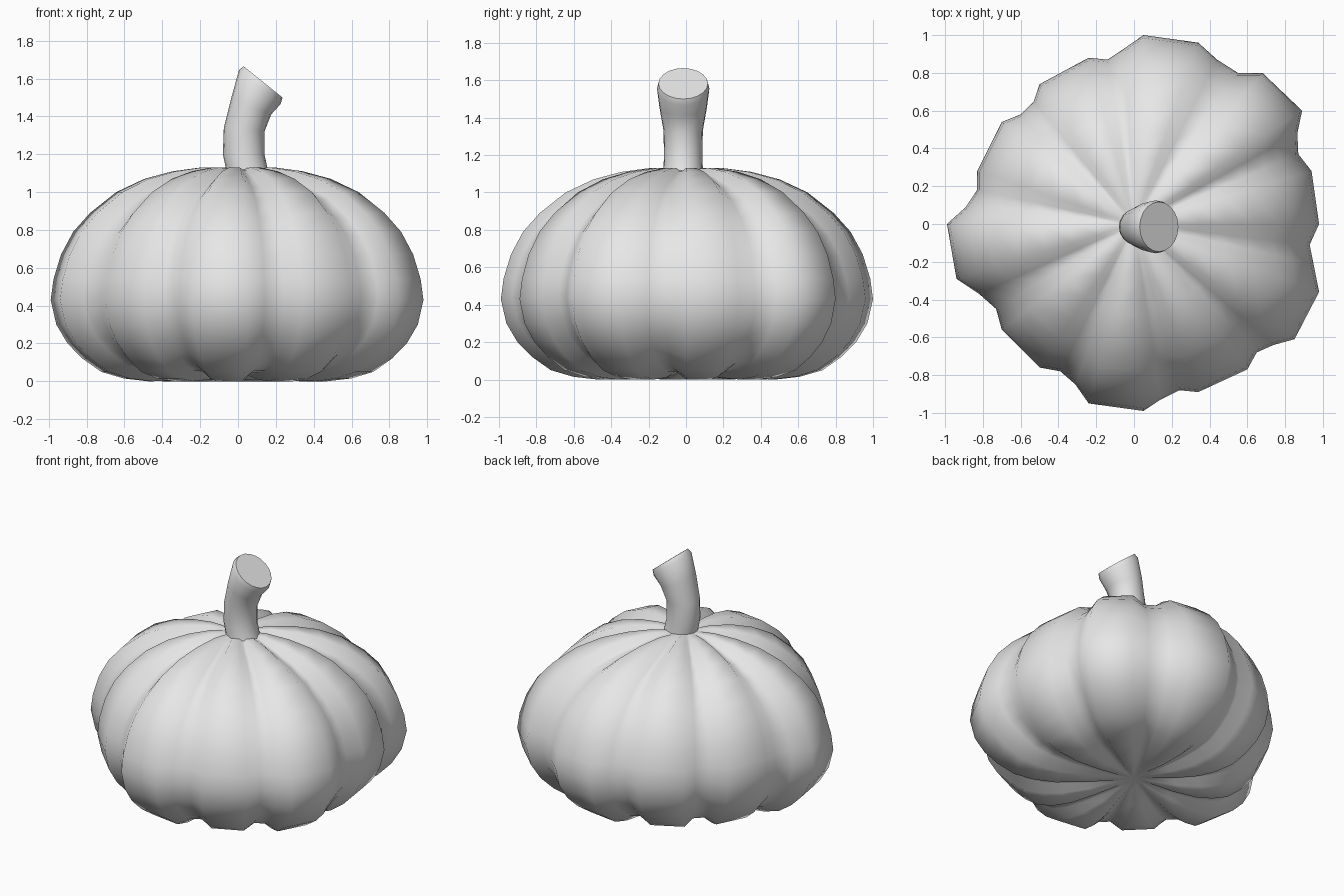
import bpy
import bmesh
import math
from mathutils import Vector

default_cube = bpy.data.objects.get("Cube")
if default_cube:
    bpy.data.objects.remove(default_cube, do_unlink=True)


def make_material(name, colour):
    material = bpy.data.materials.new(name)
    material.use_nodes = True
    material.diffuse_color = colour
    material.node_tree.nodes["Principled BSDF"].inputs["Base Color"].default_value = colour
    return material


def skin_rings(name, rings, start, end, material, sharp_angle):
    """Bridge closed rings of points in order and close both ends with fans."""
    bm = bmesh.new()
    loops = [[bm.verts.new(point) for point in ring] for ring in rings]
    count = len(loops[0])
    for lower, upper in zip(loops, loops[1:]):
        for i in range(count):
            j = (i + 1) % count
            bm.faces.new((lower[i], lower[j], upper[j], upper[i]))
    for loop, tip in ((loops[0], start), (loops[-1], end)):
        centre = bm.verts.new(tip)
        for i in range(count):
            bm.faces.new((loop[i], loop[(i + 1) % count], centre))
    bmesh.ops.recalc_face_normals(bm, faces=bm.faces[:])

    mesh = bpy.data.meshes.new(name)
    bm.to_mesh(mesh)
    bm.free()
    mesh.materials.append(material)
    part = bpy.data.objects.new(name, mesh)
    bpy.context.collection.objects.link(part)
    bpy.ops.object.select_all(action="DESELECT")
    part.select_set(True)
    bpy.context.view_layer.objects.active = part
    bpy.ops.object.shade_smooth_by_angle(angle=math.radians(sharp_angle))
    return part


grey = make_material("plain grey", (0.8, 0.8, 0.8, 1.0))

# Ribbed outline: each row is one lobe, two crest points then two groove points
lobes = [
    ((.98, 0), (.94, .28), (.87, .37), (.865, .48)),
    ((.89, .6), (.68, .8), (.55, .8), (.44, .87)),
    ((.34, .96), (.05, 1), (-.05, .93), (-.14, .87)),
    ((-.24, .88), (-.5, .74), (-.53, .65), (-.6, .58)),
    ((-.7, .54), (-.83, .28), (-.83, .18), (-.89, .09)),
    ((-.99, 0), (-.94, -.29), (-.82, -.37), (-.73, -.45)),
    ((-.7, -.56), (-.5, -.76), (-.39, -.78), (-.31, -.85)),
    ((-.24, -.95), (.05, -.99), (.14, -.93), (.24, -.88)),
    ((.34, -.89), (.6, -.77), (.65, -.68), (.74, -.64)),
    ((.85, -.61), (.98, -.36), (.95, -.21), (.93, -.11)),
]

# Side profile from underside to crown: relative radius, height
profile = [
    (.1, .04), (.3, .01), (.48, 0), (.61, .015), (.73, .05), (.83, .12),
    (.91, .2), (.97, .3), (1, .43), (.985, .54), (.945, .67), (.88, .79),
    (.79, .89), (.65, 1), (.5, 1.07), (.35, 1.11), (.2, 1.13), (.08, 1.125),
]
MIDDLE = 0.55
GROOVE = 0.08


def body_ring(radius, height):
    ring = []
    fade = min(1, max(0, (radius - 0.1) / 0.3))
    for lobe in lobes:
        for i, (x, y) in enumerate(lobe):
            squash = 1 - GROOVE * fade if i >= 2 else 1
            ring.append((x * radius, y * radius, MIDDLE + (height - MIDDLE) * squash))
    return ring


skin_rings("pumpkin_body", [body_ring(r, z) for r, z in profile],
           (0, 0, .05), (0, 0, 1.12), grey, 80)

# Bent stem: left edge, right edge (x, z) and half depth of each section
sections = [
    ((-.06, 1.08), (.17, 1.08), .108),
    ((-.065, 1.13), (.155, 1.13), .105),
    ((-.08, 1.2), (.14, 1.2), .103),
    ((-.075, 1.34), (.14, 1.32), .105),
    ((-.035, 1.5), (.175, 1.41), .127),
    ((.005, 1.645), (.225, 1.465), .14),
    ((.03, 1.665), (.235, 1.5), .132),
]
STEM_SIDES = 20
STEM_Y = -0.015


def stem_ring(left, right, depth):
    a = Vector((left[0], STEM_Y, left[1]))
    b = Vector((right[0], STEM_Y, right[1]))
    centre, half = (a + b) / 2, (b - a) / 2
    angles = [math.tau * i / STEM_SIDES for i in range(STEM_SIDES)]
    return [centre + half * math.cos(t) + Vector((0, depth * math.sin(t), 0))
            for t in angles]


stem_rings = [stem_ring(*section) for section in sections]
stem_ends = [sum(ring, Vector()) / STEM_SIDES for ring in (stem_rings[0], stem_rings[-1])]
skin_rings("stem", stem_rings, stem_ends[0], stem_ends[1], grey, 50)
